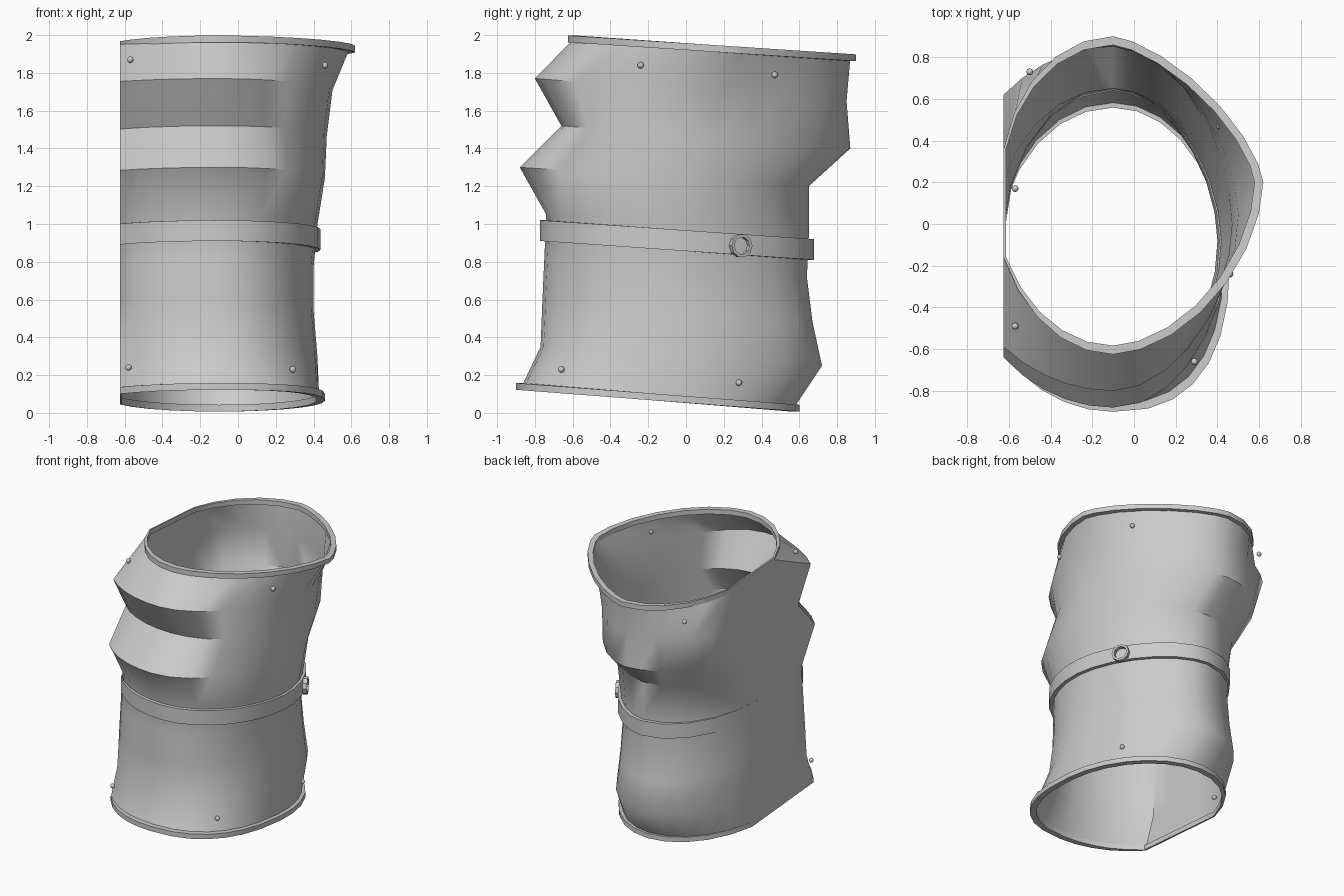
import bpy, bmesh, math
from mathutils import Vector

cube = bpy.data.objects.get("Cube")
if cube:
    bpy.data.objects.remove(cube, do_unlink=True)

grey = bpy.data.materials.new("plain grey")
grey.use_nodes = True
grey.diffuse_color = (0.6, 0.6, 0.6, 1)
grey.node_tree.nodes["Principled BSDF"].inputs["Base Color"].default_value = (0.6, 0.6, 0.6, 1)

CX, WALL = -0.1, -0.625      # middle line and flat side of the sleeve
RIGHT, LEFT, FLAT = 7, 5, 4  # segments in each stretch of a loop


def finish(name, bm, angle=30):
    bmesh.ops.recalc_face_normals(bm, faces=bm.faces)
    mesh = bpy.data.meshes.new(name)
    bm.to_mesh(mesh)
    bm.free()
    mesh.materials.append(grey)
    ob = bpy.data.objects.new(name, mesh)
    bpy.context.collection.objects.link(ob)
    bpy.ops.object.select_all(action='DESELECT')
    bpy.context.view_layer.objects.active = ob
    ob.select_set(True)
    bpy.ops.object.shade_smooth_by_angle(angle=math.radians(angle))
    return ob


def loop(front, back, right, mid, wall, powers, fold=0, off=0, lift=0):
    """Tilted oval, cut flat on one side, starting and ending at the wall."""
    (yf, zf), (yb, zb) = front, back
    yf, yb, right = yf - off, yb + off, right + off
    wall_x = WALL - min(off, 0)
    pts = []

    def left(y_end, y_wall):
        t_max = math.acos((y_wall - mid) / (y_end - mid))
        out = []
        for i in range(LEFT + 1):
            t = t_max * i / LEFT
            x = CX + (wall_x - CX) * math.sin(t) / math.sin(t_max)
            out.append((max(x, wall_x), mid + (y_end - mid) * math.cos(t)))
        return out

    pts += left(yf, wall[0])[::-1]
    for i in range(1, 2 * RIGHT):
        t = math.pi * i / (2 * RIGHT)
        c, s = math.cos(t), math.sin(t)
        p = 2 / powers[0 if c > 0 else 1]
        if c > 0:   # folds fade out towards the side
            y = mid + (yf - fold - mid) * c ** p + fold * c ** 2
        else:
            y = mid + (yb - mid) * abs(c) ** p
        pts.append((CX + (right - CX) * s ** p, y))
    pts += left(yb, wall[1])
    for i in range(1, FLAT):
        pts.append((wall_x, wall[1] + (wall[0] - wall[1]) * i / FLAT))
    return [Vector((x, y, zf + (zb - zf) * (y - yf) / (yb - yf) + lift)) for x, y in pts]


def skin(name, loops, closed_section=False, skip_flat=False, angle=30):
    bm = bmesh.new()
    rows = [[bm.verts.new(p) for p in lp] for lp in loops]
    n = len(rows[0])
    pairs = list(zip(rows, rows[1:]))
    if closed_section:
        pairs.append((rows[-1], rows[0]))
    for a, b in pairs:
        for i in range(n - FLAT if skip_flat else n):
            j = (i + 1) % n
            bm.faces.new((a[i], a[j], b[j], b[i]))
    return finish(name, bm, angle)


# Sleeve: front (y, z), back (y, z), right x, middle y, wall y span, roundness, fold
hem = ((-0.87, 0.14), (0.57, 0.025), 0.43, -0.15, (-0.62, 0.11), (2.5, 2))
top = ((-0.595, 1.98), (0.87, 1.88), 0.59, 0.2, (-0.16, 0.36), (1.75, 1.45))
rings = [
    hem,
    ((-0.77, 0.35), (0.72, 0.25), 0.42, -0.1, (-0.54, 0.1), (2.1, 1.85)),
    ((-0.76, 0.60), (0.67, 0.48), 0.40, -0.08, (-0.52, 0.04), (2, 1.85)),
    ((-0.75, 0.82), (0.64, 0.72), 0.40, -0.08, (-0.50, -0.03), (2, 1.8)),
    ((-0.74, 1.05), (0.65, 0.93), 0.42, -0.08, (-0.48, -0.03), (2, 1.8)),
    ((-0.88, 1.30), (0.65, 1.20), 0.46, -0.03, (-0.64, 0.2), (2.1, 1.8), -0.14),
    ((-0.66, 1.52), (0.87, 1.40), 0.47, 0.0, (-0.44, 0.5), (1.9, 1.75), 0.06),
    ((-0.80, 1.77), (0.85, 1.65), 0.50, 0.05, (-0.59, 0.62), (1.9, 1.7), -0.1),
    top,
]
skin("sleeve", [loop(*r) for r in rings], angle=45)


# Rims and belt: thin closed sections following the sleeve
def strip(name, spec, inner, outer, half, skip_flat=False):
    section = [(inner, -half), (outer, -half), (outer, half), (inner, half)]
    skin(name, [loop(*spec, off=o, lift=h) for o, h in section], True, skip_flat)


strip("bottom_rim", hem, -0.012, 0.03, 0.018)
strip("top_rim", top, -0.012, 0.03, 0.018)
belt = ((-0.75, 0.965), (0.655, 0.865), 0.415, -0.08, (-0.50, -0.03), (2, 1.8))
strip("belt", belt, -0.005, 0.022, 0.055, True)

# Buckle ring on the side of the belt
bm = bmesh.new()
sides = 10
rows = []
for r, h in ((0.046, -0.015), (0.062, -0.015), (0.062, 0.015), (0.046, 0.015)):
    rows.append([bm.verts.new((r * math.cos(math.tau * i / sides),
                               r * math.sin(math.tau * i / sides), h)) for i in range(sides)])
for k in range(4):
    a, b = rows[k], rows[(k + 1) % 4]
    for i in range(sides):
        j = (i + 1) % sides
        bm.faces.new((a[i], a[j], b[j], b[i]))
buckle = finish("buckle_ring", bm)
buckle.rotation_euler = Vector((1, 0.55, 0)).to_track_quat('Z', 'Y').to_euler()
buckle.location = (0.36, 0.29, 0.885)

# Rivets near both rims
spots = [(-0.57, -0.49, 1.87), (0.46, -0.24, 1.84), (0.41, 0.47, 1.79), (-0.5, 0.73, 1.79),
         (-0.58, -0.66, 0.24), (0.29, -0.66, 0.23), (0.34, 0.28, 0.16), (-0.57, 0.17, 0.15)]
for k, spot in enumerate(spots):
    bm = bmesh.new()
    bmesh.ops.create_uvsphere(bm, u_segments=8, v_segments=6, radius=0.017)
    finish("rivet_%d" % (k + 1), bm, 60).location = spot
